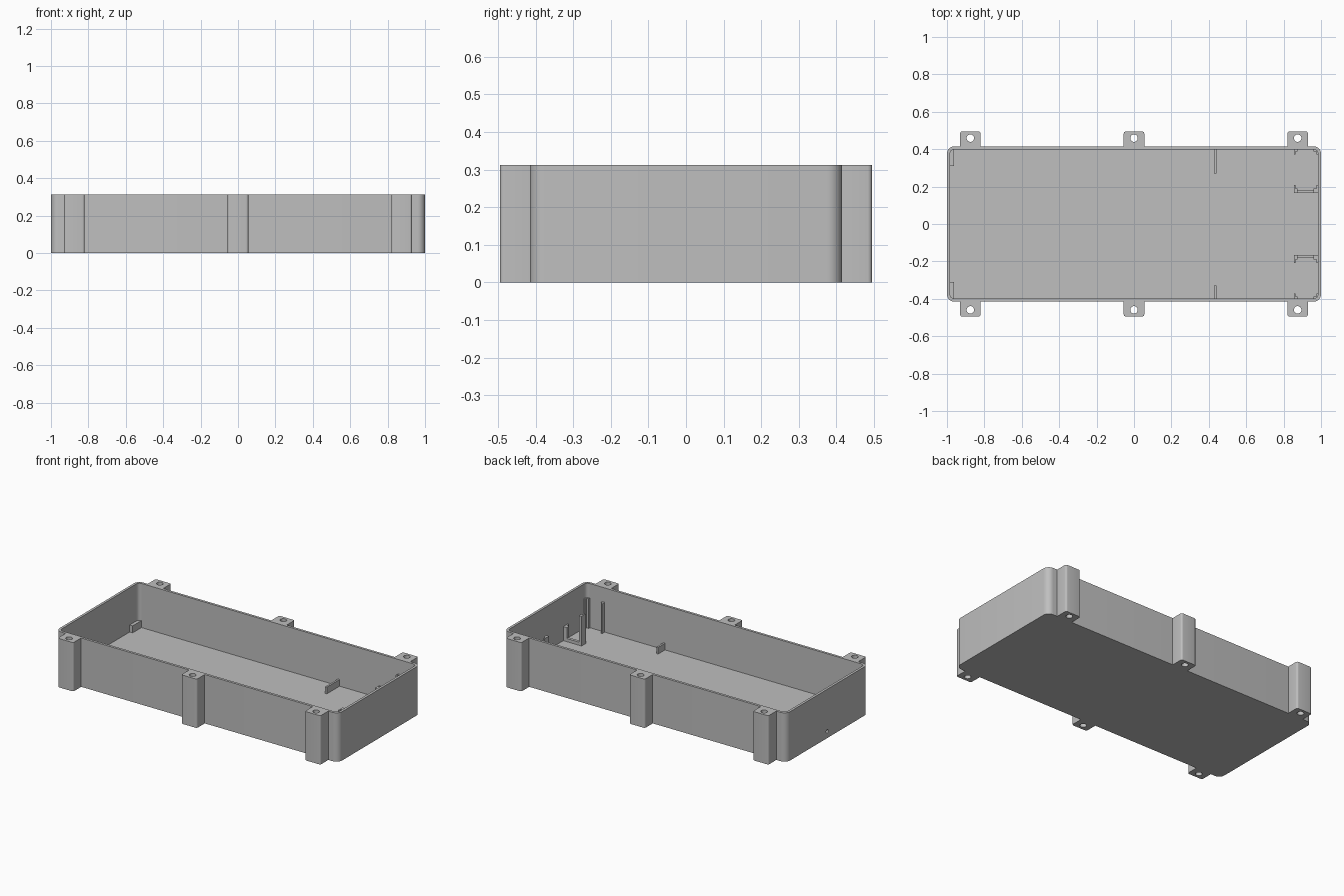
import bpy, bmesh, math

if "Cube" in bpy.data.objects:
    bpy.data.objects.remove(bpy.data.objects["Cube"])

H, FLOOR, WALL = 0.3125, 0.03, 0.016
HX, HY = 1.0, 0.415

grey = bpy.data.materials.new("grey plastic")
grey.diffuse_color = (0.52, 0.52, 0.52, 1)
grey.use_nodes = True
grey.node_tree.nodes["Principled BSDF"].inputs["Base Color"].default_value = grey.diffuse_color


def finish(name, bm, hidden=False):
    bmesh.ops.recalc_face_normals(bm, faces=bm.faces)
    mesh = bpy.data.meshes.new(name)
    bm.to_mesh(mesh)
    bm.free()
    mesh.materials.append(grey)
    ob = bpy.data.objects.new(name, mesh)
    bpy.context.collection.objects.link(ob)
    ob.hide_render = hidden
    if hidden:
        ob.hide_viewport = True
    return ob


def rounded_prism(bm, x0, x1, y0, y1, z0, z1, r=0.0, seg=8):
    """Upright prism with a rounded rectangular outline."""
    corners = [(x1 - r, y1 - r), (x0 + r, y1 - r), (x0 + r, y0 + r), (x1 - r, y0 + r)]
    pts = []
    for q, (cx, cy) in enumerate(corners):
        for i in range(seg + 1 if r else 1):
            a = math.pi / 2 * (q + i / seg)
            pts.append((cx + r * math.cos(a), cy + r * math.sin(a)))
    low = [bm.verts.new((x, y, z0)) for x, y in pts]
    face = bm.faces.new(low)
    ext = bmesh.ops.extrude_face_region(bm, geom=[face])
    for v in ext["geom"]:
        if isinstance(v, bmesh.types.BMVert):
            v.co.z = z1


def cut(target, cutter):
    mod = target.modifiers.new("cut", "BOOLEAN")
    mod.operation, mod.solver, mod.object = "DIFFERENCE", "EXACT", cutter


def smooth(ob):
    bpy.ops.object.select_all(action="DESELECT")
    ob.select_set(True)
    bpy.context.view_layer.objects.active = ob
    bpy.ops.object.shade_smooth_by_angle(angle=math.radians(30))


# open tray
bm = bmesh.new()
rounded_prism(bm, -HX, HX, -HY, HY, 0, H, 0.04)
tray = finish("tray", bm)
bm = bmesh.new()
rounded_prism(bm, -HX + WALL, HX - WALL, -HY + WALL, HY - WALL, FLOOR, H + 0.1, 0.024)
cavity = finish("cavity_cutter", bm, True)
cut(tray, cavity)

# small cable hole low in the left wall
bm = bmesh.new()
bmesh.ops.create_cone(bm, cap_ends=True, segments=24, radius1=0.011, radius2=0.011, depth=0.1)
for v in bm.verts:
    v.co = (v.co.z - HX, v.co.x, v.co.y + 0.043)
cut(tray, finish("cable_hole_cutter", bm, True))
smooth(tray)

# screw tabs along the front and back
for side, word in ((-1, "front"), (1, "back")):
    for i, x in enumerate((-0.875, 0, 0.875)):
        bm = bmesh.new()
        ya, yb = sorted((side * 0.402, side * 0.495))
        rounded_prism(bm, x - 0.055, x + 0.055, ya, yb, 0, H, 0.012, 5)
        tab = finish(f"{word}_screw_tab_{i + 1}", bm)
        bm = bmesh.new()
        bmesh.ops.create_cone(bm, cap_ends=True, segments=24, radius1=0.02, radius2=0.02, depth=1)
        for v in bm.verts:
            v.co.x += x
            v.co.y += side * 0.459
        cut(tab, finish(f"{word}_screw_hole_cutter_{i + 1}", bm, True))
        smooth(tab)


def block(name, side, *boxes):
    """Group of boxes given for the back half, mirrored for the front half."""
    bm = bmesh.new()
    for x0, x1, y0, y1, z1 in boxes:
        ya, yb = sorted((side * y0, side * y1))
        rounded_prism(bm, x0, x1, ya, yb, FLOOR - 0.005, z1)
    finish(name, bm)


IN = HY - WALL + 0.003
for side, word in ((-1, "front"), (1, "back")):
    # low ribs on the floor
    block(f"{word}_floor_rib", side, (0.428, 0.44, 0.27 if side > 0 else 0.33, IN, 0.073))
    block(f"{word}_corner_rib", side, (-0.987, -0.963, 0.31, IN, 0.075))
    # board holder: low bar, tall slotted posts and short wall posts
    block(f"{word}_holder_bar", side, (0.855, 0.987, 0.165, 0.183, 0.05))
    block(f"{word}_holder_inner_post", side,
          (0.855, 0.864, 0.165, 0.208, 0.22), (0.862, 0.874, 0.165, 0.189, 0.22))
    block(f"{word}_holder_outer_post", side,
          (0.855, 0.864, 0.372, IN, 0.22), (0.862, 0.874, 0.387, IN, 0.22))
    block(f"{word}_wall_inner_post", side,
          (0.975, 0.987, 0.165, 0.208, 0.12), (0.96, 0.977, 0.165, 0.189, 0.12))
    block(f"{word}_wall_outer_post", side,
          (0.975, 0.987, 0.372, IN, 0.22), (0.96, 0.977, 0.387, IN, 0.22))
